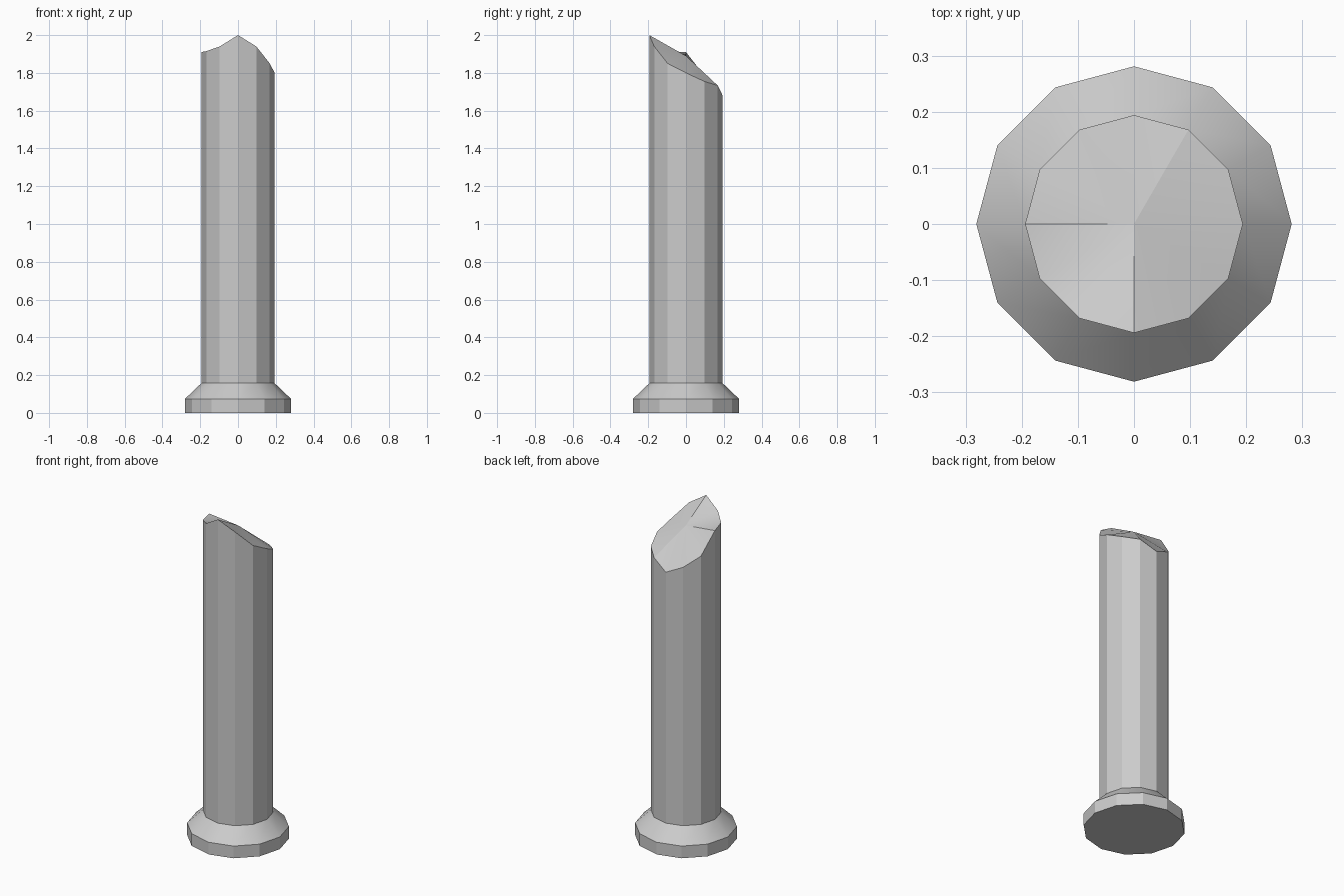
import bpy, bmesh, math

if "Cube" in bpy.data.objects:
    bpy.data.objects.remove(bpy.data.objects["Cube"])

SIDES = 12
BASE_R, SHAFT_R = 0.281, 0.194
# heights of the broken rim, counter-clockwise from +x
RIM = [1.80, 1.755, 1.733, 1.68, 1.725, 1.785,
       1.91, 1.915, 1.94, 2.0, 1.94, 1.85]

bm = bmesh.new()


def ring(radius, heights):
    step = 2 * math.pi / SIDES
    return [bm.verts.new((radius * math.cos(i * step), radius * math.sin(i * step), h))
            for i, h in enumerate(heights)]


# plinth, sloped collar and shaft as stacked rings
rings = [ring(BASE_R, [0] * SIDES), ring(BASE_R, [0.074] * SIDES),
         ring(SHAFT_R, [0.157] * SIDES), ring(SHAFT_R, RIM)]
for low, high in zip(rings, rings[1:]):
    for i in range(SIDES):
        j = (i + 1) % SIDES
        bm.faces.new((low[i], low[j], high[j], high[i]))
bm.faces.new(rings[0][::-1])

# jagged broken top as a fan around a centre point
centre = bm.verts.new((0, 0, 1.89))
for i in range(SIDES):
    bm.faces.new((rings[-1][i], rings[-1][(i + 1) % SIDES], centre))

mesh = bpy.data.meshes.new("broken_column")
bm.to_mesh(mesh)
bm.free()
column = bpy.data.objects.new("broken_column", mesh)
bpy.context.collection.objects.link(column)

# collar and break are smooth, the shaft stays faceted
bpy.context.view_layer.objects.active = column
column.select_set(True)
bpy.ops.object.shade_smooth_by_angle(angle=math.radians(29))
